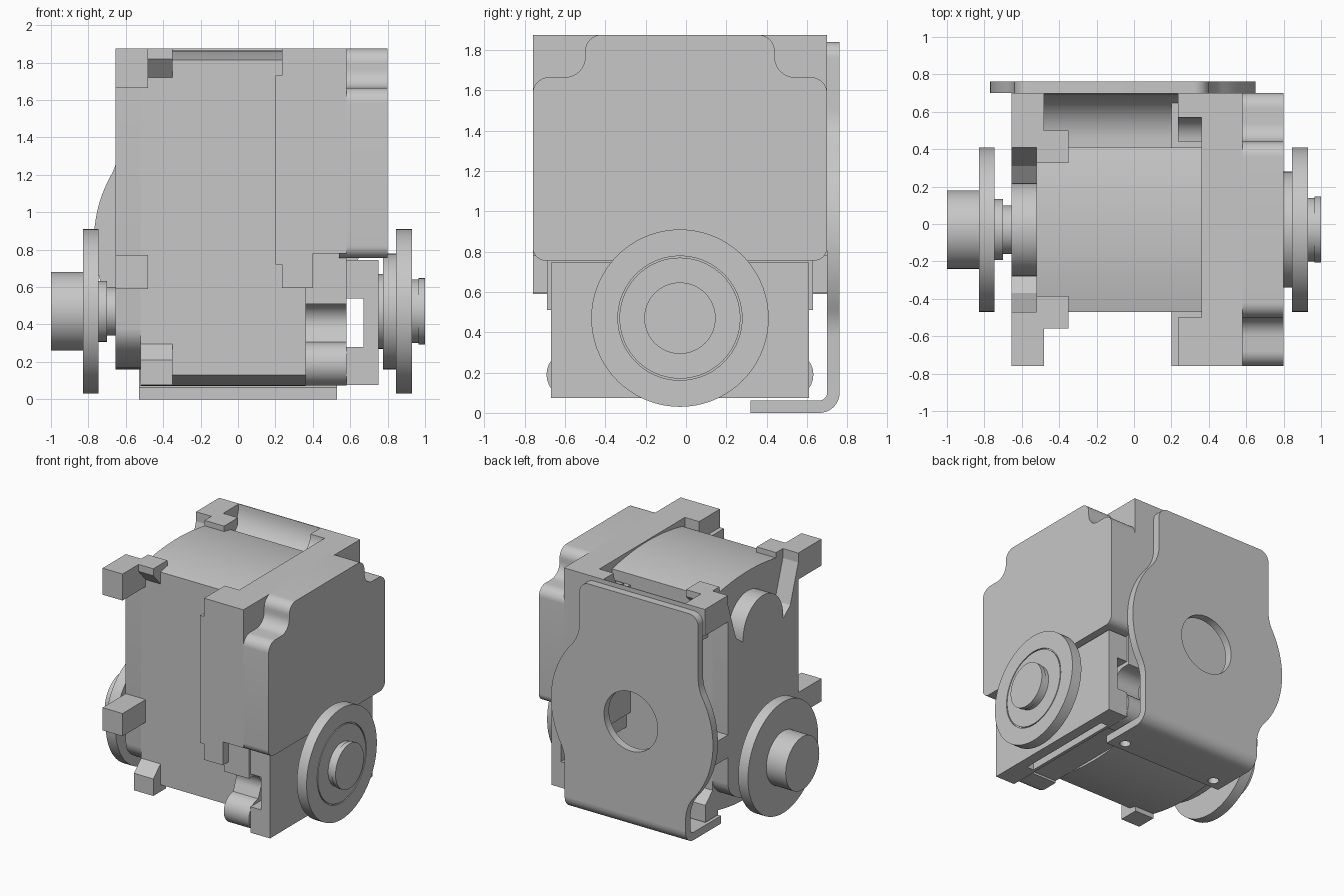
import bpy, bmesh, math
from mathutils import Vector

if "Cube" in bpy.data.objects:
    bpy.data.objects.remove(bpy.data.objects["Cube"])

GREY = (0.57, 0.57, 0.57, 1)
mat = bpy.data.materials.new("light grey")
mat.use_nodes = True
mat.diffuse_color = GREY
mat.node_tree.nodes["Principled BSDF"].inputs["Base Color"].default_value = GREY
MID = -0.03        # centre of the body in y
AXLE = 0.47        # height of the output axle


def smooth(ob):
    bpy.ops.object.select_all(action="DESELECT")
    ob.select_set(True)
    bpy.context.view_layer.objects.active = ob
    bpy.ops.object.shade_smooth_by_angle(angle=math.radians(30))


def finish(name, bm):
    bmesh.ops.remove_doubles(bm, verts=bm.verts, dist=1e-5)
    bmesh.ops.recalc_face_normals(bm, faces=bm.faces)
    me = bpy.data.meshes.new(name)
    bm.to_mesh(me)
    bm.free()
    me.materials.append(mat)
    ob = bpy.data.objects.new(name, me)
    bpy.context.collection.objects.link(ob)
    smooth(ob)
    return ob


def prism(name, pts, axis, lo, hi):
    """Extrude a 2D profile along an axis: x takes (y, z), y takes (x, z)."""
    bm = bmesh.new()
    place = (lambda a, b: (lo, a, b)) if axis == "x" else (lambda a, b: (a, lo, b))
    face = bm.faces.new([bm.verts.new(place(a, b)) for a, b in pts])
    out = bmesh.ops.extrude_face_region(bm, geom=[face])
    shift = Vector((hi - lo, 0, 0)) if axis == "x" else Vector((0, hi - lo, 0))
    bmesh.ops.translate(bm, vec=shift, verts=[v for v in out["geom"] if isinstance(v, bmesh.types.BMVert)])
    return finish(name, bm)


def rect(a0, a1, z0, z1):
    return [(a0, z0), (a1, z0), (a1, z1), (a0, z1)]


def box(name, x0, x1, y0, y1, z0, z1):
    return prism(name, rect(y0, y1, z0, z1), "x", x0, x1)


def flip(pts):
    return [(2 * MID - y, z) for y, z in pts]


def both(name, pts, x0, x1):
    """Front part and its mirror at the back."""
    prism("front_" + name, pts, "x", x0, x1)
    prism("back_" + name, flip(pts), "x", x0, x1)


def arc(cx, cz, r, a0, a1, n=10):
    angles = [math.radians(a0 + (a1 - a0) * i / n) for i in range(n + 1)]
    return [(cx + r * math.cos(a), cz + r * math.sin(a)) for a in angles]


def lathe(name, profile):
    """Spin (x, radius) points around the axle."""
    bm = bmesh.new()
    vs = [bm.verts.new((x, MID, AXLE + r)) for x, r in profile]
    es = [bm.edges.new(p) for p in zip(vs, vs[1:])]
    bmesh.ops.spin(bm, geom=vs + es, cent=(0, MID, AXLE), axis=(1, 0, 0), angle=math.tau, steps=72)
    return finish(name, bm)


def cut(ob, cutter):
    mod = ob.modifiers.new("cut", "BOOLEAN")
    mod.operation, mod.object, mod.solver = "DIFFERENCE", cutter, "EXACT"
    bpy.context.view_layer.objects.active = ob
    bpy.ops.object.modifier_apply(modifier=mod.name)
    bpy.data.objects.remove(cutter)
    smooth(ob)


# Central body with gently arched roof and belly
turns = [math.pi * i / 24 for i in range(25)]
roof = [(MID + 0.44 * math.cos(a), 1.815 + 0.05 * math.sin(a) ** 2) for a in turns]
belly = [(MID - 0.44 * math.cos(a), 0.13 - 0.06 * math.sin(a) ** 2) for a in turns]
prism("body", roof + belly, "x", -0.52, 0.36)
box("body_core", 0.36, 0.58, MID - 0.44, MID + 0.44, 0.09, 0.8)

# Left side plate: rounded hump between two notches, rounded underside
half = [(-0.47, 0.38), (-0.47, 1.80), (-0.37, 1.50), (-0.28, 1.43)]
hump = arc(MID, 1.46, 0.25, 180, 0, 20)
under = [(y, 0.38 + (z - 0.38) * 0.5) for y, z in arc(MID, 0.38, 0.44, 0, -180, 20)]
prism("left_side_plate", half + hump + flip(half)[::-1] + under[1:-1], "x", -0.655, -0.52)

# Left posts and lugs
both("top_post", rect(-0.76, -0.47, 1.665, 1.875), -0.655, -0.48)
both("top_post_web", [(-0.56, 1.875), (-0.56, 1.82), (-0.47, 1.72), (-0.385, 1.72), (-0.385, 1.875)], -0.52, -0.35)
both("middle_post", rect(-0.76, -0.46, 0.59, 0.77), -0.655, -0.48)
both("bottom_lug", [(-0.56, 0.075), (-0.56, 0.21), (-0.47, 0.295), (-0.4, 0.295), (-0.4, 0.075)], -0.52, -0.35)

# Back recess that sweeps up to a thin wall
sweep = arc(0.45, 1.875, 0.245, 0, -90, 14)
prism("back_recess", [(0.70, 1.875)] + sweep + [(0.40, 1.63), (0.40, 1.5), (0.70, 1.5)], "x", -0.48, 0.235)

# Right frame and its flanges
box("right_frame", 0.36, 0.58, -0.76, 0.70, 0.78, 1.875)
both("frame_flange", rect(-0.76, -0.46, 0.72, 1.73), 0.20, 0.40)
both("frame_flange_foot", rect(-0.76, -0.46, 0.595, 0.72), 0.235, 0.40)
box("front_flange_top", 0.235, 0.40, -0.76, -0.50, 1.73, 1.875)
scoop = arc(0.44, 1.875, 0.13, 0, -90)
prism("back_flange_top", [(0.70, 1.875)] + scoop + [(0.44, 1.70), (0.70, 1.70)], "x", 0.235, 0.40)

# Right cover panel with scalloped upper corners
scallop = (arc(0.665, 0.82, 0.065, -90, 0)
           + arc(0.65, 1.585, 0.08, 0, 90) + arc(0.57, 1.765, 0.10, 270, 180)
           + arc(0.39, 1.795, 0.08, 0, 90))
left = [(MID - u, z) for u, z in scallop]
right = [(MID + u, z) for u, z in scallop]
prism("cover_panel", right + left[::-1], "x", 0.54, 0.80)

# Lower right bearing block, grooved along its inner side
c_shape = [(0.58, 0.075), (0.75, 0.075), (0.75, 0.745), (0.58, 0.745),
           (0.58, 0.54), (0.67, 0.54), (0.67, 0.28), (0.58, 0.28)]
block = prism("bearing_block", c_shape, "y", -0.67, 0.61)
cut(block, box("slot_cutter", 0.605, 0.665, -0.42, 0.42, 0.0, 0.13))

# Curled hooks under the frame
hook = ([(-0.46, 0.785), (-0.69, 0.785), (-0.69, 0.51)]
        + arc(-0.64, 0.41, 0.10, 90, -30)
        + arc(-0.575, 0.19, 0.117, 90, 270, 14) + [(-0.46, 0.073)])
both("hook", hook, 0.36, 0.58)

# Bracket plate: straight sides blend into a round bulge around a hole
CX, CZ, R, BLEND = -0.06, 0.85, 0.71, 0.3


def blend(edge, side, up):
    """Blend arc from a straight side to the bulge, and its angle."""
    dx = side * (edge - CX) + BLEND
    angle = math.acos(dx / (R + BLEND))
    fx, fz = CX + side * dx, CZ + up * (R + BLEND) * math.sin(angle)
    steps = [angle * i / 10 for i in range(10)]
    return [(fx - side * BLEND * math.cos(t), fz - up * BLEND * math.sin(t)) for t in steps], math.degrees(angle)


def plate_side(bottom, top, side):
    low, low_angle = blend(bottom, side, -1)
    high, high_angle = blend(top, side, 1)
    round_part = [(CX + side * x, z) for x, z in arc(0, CZ, R, -low_angle, high_angle, 24)]
    corner = [(top - side * 0.08 + side * x, z) for x, z in arc(0, 1.76, 0.08, 0, 90)]
    return [(bottom, 0.10)] + low + round_part + high[::-1] + corner


outline = plate_side(0.53, 0.40, 1) + plate_side(-0.53, -0.64, -1)[::-1]
plate = prism("bracket_plate", outline, "y", 0.70, 0.762)
cut(plate, prism("hole_cutter", arc(-0.05, CZ, 0.235, 0, 354, 59), "y", 0.5, 0.9))

# Bent foot of the bracket, with two screw holes
foot = ([(0.32, 0.0)] + arc(0.662, 0.10, 0.10, -90, 0) + arc(0.662, 0.10, 0.038, 0, -90)
        + [(0.32, 0.062)])
foot_ob = prism("bracket_foot", foot, "x", -0.53, 0.53)
for x in (-0.42, 0.42):
    bm = bmesh.new()
    bmesh.ops.create_cone(bm, cap_ends=True, segments=24, radius1=0.04, radius2=0.04, depth=0.3)
    bmesh.ops.translate(bm, vec=(x, 0.40, 0), verts=bm.verts)
    cut(foot_ob, finish("screw_cutter", bm))

# Output discs with their hubs and shafts
lathe("right_disc", [(0.74, 0), (0.74, 0.2), (0.775, 0.2), (0.775, 0.31), (0.845, 0.31),
                     (0.845, 0.44), (0.93, 0.44), (0.93, 0.308), (0.92, 0.308), (0.92, 0.30),
                     (0.93, 0.30), (0.93, 0.17), (0.965, 0.17), (0.965, 0.177), (1.0, 0.177), (1.0, 0)])
lathe("left_disc", [(-0.64, 0), (-0.64, 0.13), (-0.70, 0.13), (-0.70, 0.163), (-0.745, 0.163),
                    (-0.745, 0.44), (-0.83, 0.44), (-0.83, 0.21), (-1.0, 0.21), (-1.0, 0)])
